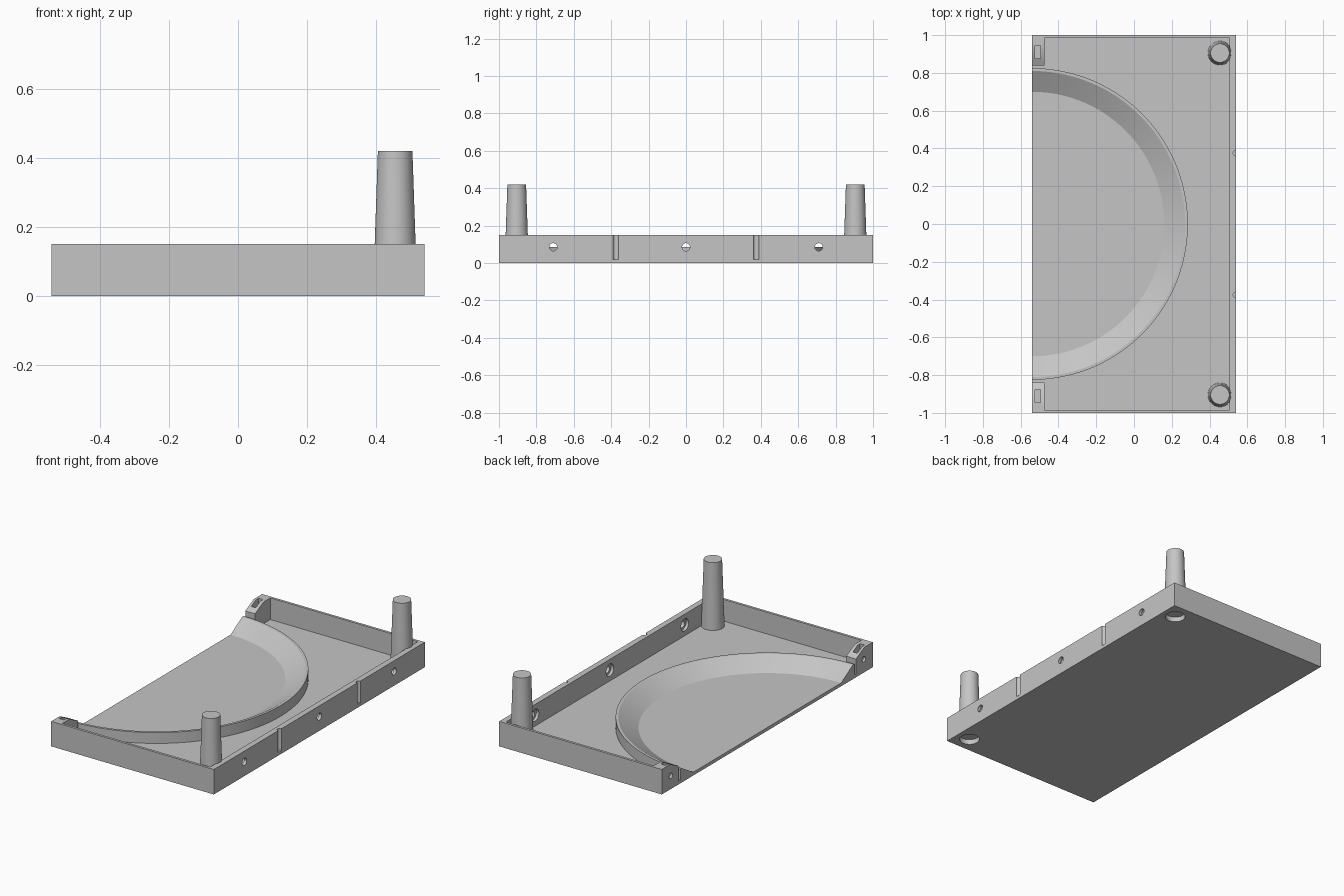
import bpy, bmesh, math
from mathutils import Matrix, Vector

cube = bpy.data.objects.get("Cube")
if cube:
    bpy.data.objects.remove(cube, do_unlink=True)

grey = bpy.data.materials.new("light_grey_plastic")
grey.use_nodes = True
COLOUR = (0.56, 0.56, 0.56, 1)
grey.diffuse_color = COLOUR
grey.node_tree.nodes["Principled BSDF"].inputs["Base Color"].default_value = COLOUR

LEFT, RIGHT, TOP, FLOOR = -0.54, 0.54, 0.15, 0.02


def finish(name, bm):
    bmesh.ops.recalc_face_normals(bm, faces=bm.faces)
    mesh = bpy.data.meshes.new(name)
    bm.to_mesh(mesh)
    bm.free()
    mesh.materials.append(grey)
    ob = bpy.data.objects.new(name, mesh)
    bpy.context.collection.objects.link(ob)
    return ob


def box(name, lo, hi):
    lo, hi = Vector(lo), Vector(hi)
    bm = bmesh.new()
    bmesh.ops.create_cube(bm, size=1, matrix=Matrix.Translation((lo + hi) / 2) @ Matrix.Diagonal((*(hi - lo), 1)))
    return finish(name, bm)


def cone(name, start, end, r1, r2, sides=48):
    start, end = Vector(start), Vector(end)
    turn = (end - start).to_track_quat("Z", "Y").to_matrix().to_4x4()
    bm = bmesh.new()
    bmesh.ops.create_cone(bm, cap_ends=True, segments=sides, radius1=r1, radius2=r2, depth=(end - start).length,
                          matrix=Matrix.Translation((start + end) / 2) @ turn)
    return finish(name, bm)


def select_only(ob):
    bpy.ops.object.select_all(action="DESELECT")
    ob.select_set(True)
    bpy.context.view_layer.objects.active = ob


def smooth(ob):
    select_only(ob)
    bpy.ops.object.shade_smooth_by_angle(angle=math.radians(30))


def cut(ob, cutters):
    select_only(ob)
    for cutter in cutters:
        mod = ob.modifiers.new("cut", "BOOLEAN")
        mod.operation, mod.solver, mod.object = "DIFFERENCE", "EXACT", cutter
        bpy.ops.object.modifier_apply(modifier=mod.name)
        bpy.data.objects.remove(cutter, do_unlink=True)


# Tray with three walls, open on one long side
tray = box("tray", (LEFT, -1, 0), (RIGHT, 1, TOP))
cutters = [box("cavity", (-0.7, -0.985, FLOOR), (0.505, 0.985, 0.3))]

# Counterbored screw holes along the long wall
for y in (-0.71, 0, 0.71):
    cutters.append(cone("screw_hole", (0.45, y, 0.085), (0.6, y, 0.085), 0.021, 0.021, 32))
    cutters.append(cone("counterbore", (0.45, y, 0.085), (0.522, y, 0.085), 0.036, 0.036, 32))

# Half-round grooves outside the long wall, and sockets under the posts
for s in (-1, 1):
    cutters.append(cone("groove", (RIGHT, s * 0.375, FLOOR), (RIGHT, s * 0.375, 0.2), 0.015, 0.015, 32))
    cutters.append(cone("socket", (0.455, s * 0.905, -0.05), (0.455, s * 0.905, 0.05), 0.056, 0.056))
cut(tray, cutters)
smooth(tray)

for s, side in ((-1, "front"), (1, "back")):
    # Tapered corner post with a shallow socket below
    y = s * 0.905
    post = cone(side + "_post", (0.455, y, 0.01), (0.455, y, 0.42), 0.064, 0.05)
    cut(post, [cone("socket", (0.455, y, -0.05), (0.455, y, 0.03), 0.056, 0.056)])
    smooth(post)

    # Sloped corner block with a nut slot and a screw hole
    bm = bmesh.new()
    outline = [(0.84, 0.01), (0.985, 0.01), (0.985, TOP), (0.92, TOP), (0.84, 0.11)]
    face = bm.faces.new([bm.verts.new((LEFT, s * a, z)) for a, z in outline])
    moved = bmesh.ops.extrude_face_region(bm, geom=[face])["geom"]
    bmesh.ops.translate(bm, vec=(0.065, 0, 0), verts=[v for v in moved if isinstance(v, bmesh.types.BMVert)])
    block = finish(side + "_corner_block", bm)
    ys = sorted((s * 0.875, s * 0.945))
    slot = box("nut_slot", (-0.525, ys[0], 0.045), (-0.495, ys[1], 0.3))
    hole = cone("block_hole", (-0.6, s * 0.915, 0.08), (-0.485, s * 0.915, 0.08), 0.016, 0.016, 24)
    cut(block, [slot, hole])
    smooth(block)

# Half-round dish rim: sloped inside, upright outside
bm = bmesh.new()
profile = [(0.70, 0.012), (0.70, FLOOR), (0.81, 0.085), (0.825, 0.085), (0.825, 0.012)]
STEPS = 72
rings = []
for i in range(STEPS + 1):
    a = math.pi * (i / STEPS - 0.5)
    rings.append([bm.verts.new((LEFT + r * math.cos(a), r * math.sin(a), z)) for r, z in profile])
for p, q in zip(rings, rings[1:]):
    for j in range(len(profile)):
        k = (j + 1) % len(profile)
        bm.faces.new((p[j], p[k], q[k], q[j]))
bm.faces.new(rings[0])
bm.faces.new(rings[-1])
smooth(finish("dish_rim", bm))
